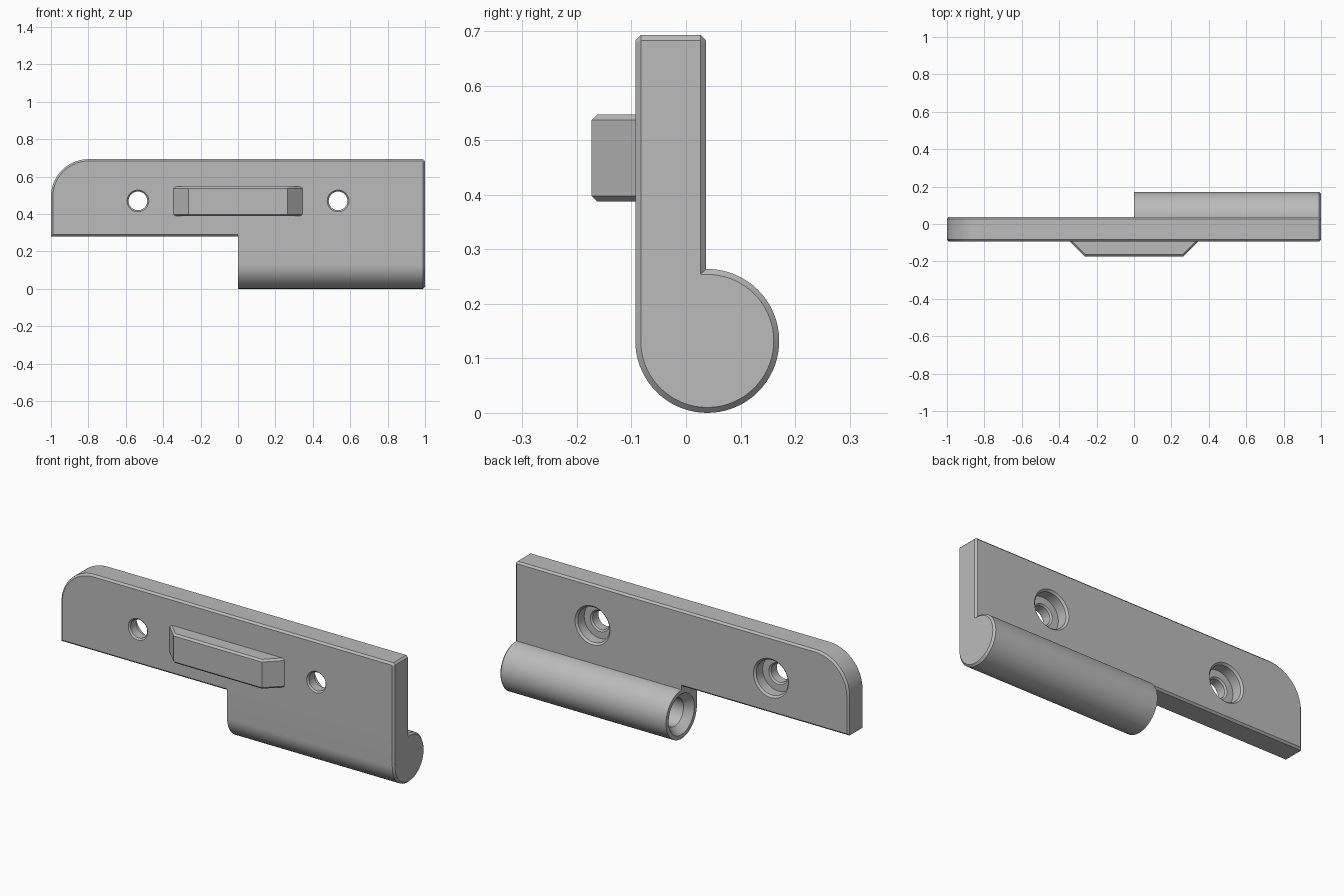
import bpy
import bmesh
from math import sin, cos, pi, radians

if "Cube" in bpy.data.objects:
    bpy.data.objects.remove(bpy.data.objects["Cube"], do_unlink=True)

# Shared material
grey = bpy.data.materials.new("satin grey")
grey.use_nodes = True
grey.diffuse_color = (0.5, 0.5, 0.5, 1)
grey.node_tree.nodes["Principled BSDF"].inputs["Base Color"].default_value = (0.5, 0.5, 0.5, 1)

CHAMFER = 0.01
FRONT, BACK = -0.093, 0.037
TOP, STEP = 0.693, 0.28
RADIUS = 0.132


def to_object(name, bm):
    bmesh.ops.recalc_face_normals(bm, faces=bm.faces)
    mesh = bpy.data.meshes.new(name)
    bm.to_mesh(mesh)
    bm.free()
    mesh.materials.append(grey)
    obj = bpy.data.objects.new(name, mesh)
    bpy.context.collection.objects.link(obj)
    return obj


def arc(cu, cv, r, start, end, n):
    angles = [radians(start + (end - start) * i / n) for i in range(n + 1)]
    return [(cu + r * cos(a), cv + r * sin(a)) for a in angles]


def prism(name, outline, place, low, high, bevel_rule):
    """Extrude a 2D outline and chamfer the edges picked by the rule."""
    bm = bmesh.new()
    ends = [[bm.verts.new(place(u, v, w)) for u, v in outline] for w in (low, high)]
    bm.faces.new(ends[0])
    bm.faces.new(ends[1])
    n = len(outline)
    for i in range(n):
        j = (i + 1) % n
        bm.faces.new((ends[0][i], ends[0][j], ends[1][j], ends[1][i]))
    bmesh.ops.recalc_face_normals(bm, faces=bm.faces)
    edges = [e for e in bm.edges if bevel_rule(*(v.co for v in e.verts))]
    bmesh.ops.bevel(bm, geom=edges, offset=CHAMFER, offset_type='OFFSET',
                    segments=1, affect='EDGES', clamp_overlap=False)
    return to_object(name, bm)


def lathe(name, profile, place, n=48):
    """Revolve (distance along axis, radius) points into a closed solid."""
    bm = bmesh.new()
    rings = [[bm.verts.new(place(w, r * cos(2 * pi * i / n), r * sin(2 * pi * i / n)))
              for i in range(n)] for w, r in profile]
    for a, b in zip(rings, rings[1:]):
        for i in range(n):
            j = (i + 1) % n
            bm.faces.new((a[i], a[j], b[j], b[i]))
    bm.faces.new(rings[0])
    bm.faces.new(rings[-1])
    return to_object(name, bm)


def activate(obj):
    bpy.ops.object.select_all(action='DESELECT')
    obj.select_set(True)
    bpy.context.view_layer.objects.active = obj


def cut(obj, cutter):
    cutter.hide_render = True
    mod = obj.modifiers.new("cut", 'BOOLEAN')
    mod.operation = 'DIFFERENCE'
    mod.solver = 'EXACT'
    mod.object = cutter
    activate(obj)
    bpy.ops.object.modifier_apply(modifier=mod.name)
    bpy.data.objects.remove(cutter, do_unlink=True)


# Mounting plate with one rounded upper corner
plate_outline = [(-1, STEP), (1, STEP), (1, TOP - CHAMFER), (1 - CHAMFER, TOP)]
plate_outline += arc(-0.8, TOP - 0.2, 0.2, 90, 180, 20)
plate = prism("mounting_plate", plate_outline, lambda u, v, w: (u, w, v), FRONT, BACK,
              lambda a, b: abs(a.y - b.y) < 1e-5)

# Screw holes, counterbored from the back
screw_profile = [(-0.11, 0.075), (-0.085, 0.05), (-0.036, 0.05), (-0.028, 0.058),
                 (-0.028, 0.095), (0.027, 0.095), (0.047, 0.115)]
for x in (-0.535, 0.535):
    cut(plate, lathe("screw_cutter", screw_profile,
                     lambda w, a, b: (x + a, w, 0.47 + b)))

# Hinge barrel, tangent to the front face and blending up into the plate
center_y = FRONT + RADIUS
barrel_outline = [(BACK, 0.32), (FRONT, 0.32)]
barrel_outline += arc(center_y, RADIUS, RADIUS, 180, 450, 54)
barrel_outline[-1] = (BACK, 2 * RADIUS)
barrel = prism("hinge_barrel", barrel_outline, lambda u, v, w: (w, u, v), 0, 1,
               lambda a, b: a.x > 0.99 and b.x > 0.99)

# Pin bore with a countersunk mouth on the inner end
bore_profile = [(-0.02, 0.1275), (0.04, 0.075), (0.9, 0.075)]
cut(barrel, lathe("bore_cutter", bore_profile,
                  lambda w, a, b: (w, center_y + a, RADIUS + b)))

# Locating block on the front with slanted ends
block_outline = [(-0.358, -0.08), (-0.265, -0.173), (0.265, -0.173), (0.358, -0.08)]
block = prism("locating_block", block_outline, lambda u, v, w: (u, v, w), 0.388, 0.547,
              lambda a, b: abs(a.z - b.z) < 1e-5 and min(a.y, b.y) < -0.1)

for part in (plate, barrel, block):
    activate(part)
    bpy.ops.object.shade_smooth_by_angle(angle=radians(25))
